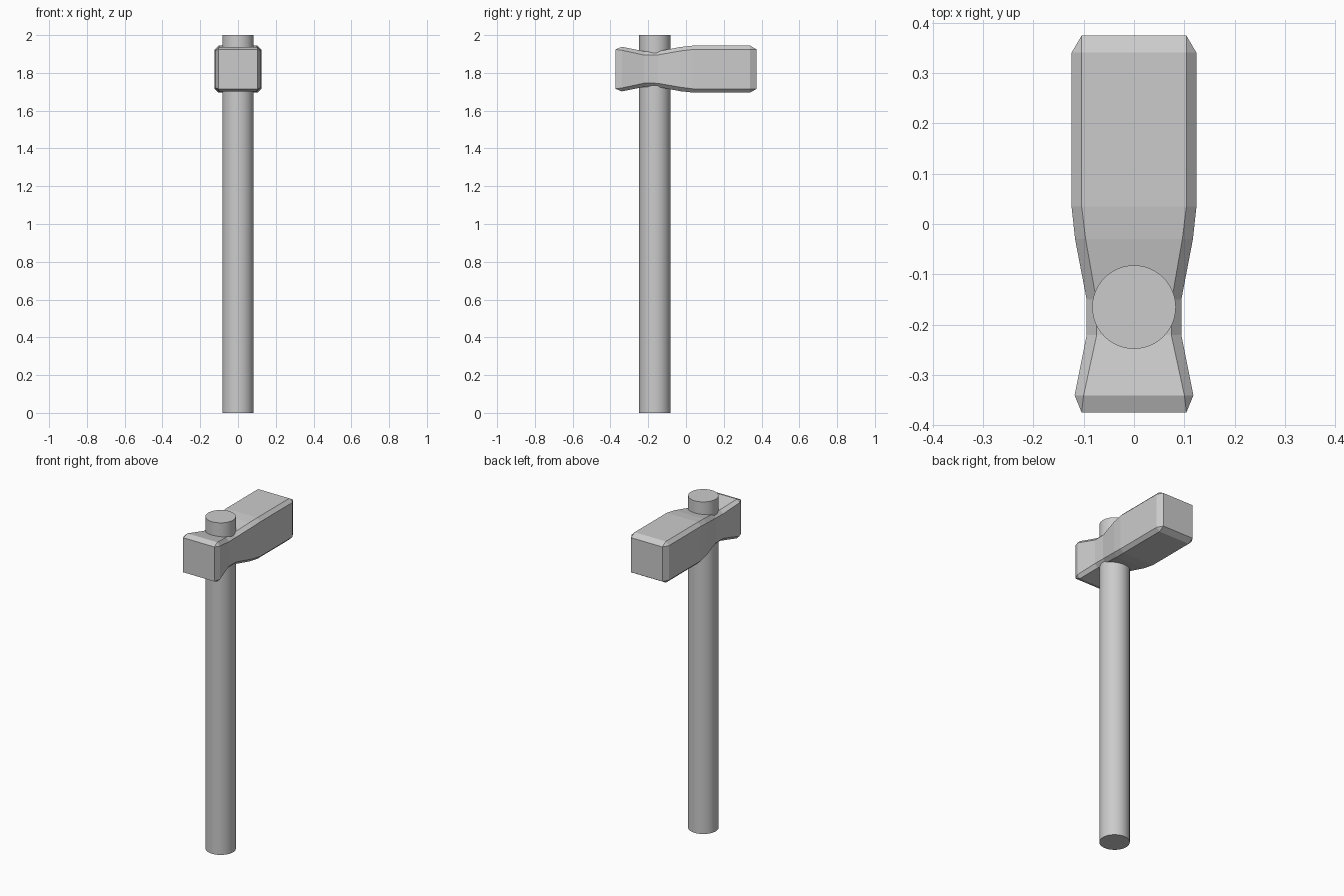
import bpy, bmesh
from math import radians

if "Cube" in bpy.data.objects:
    bpy.data.objects.remove(bpy.data.objects["Cube"])

CZ = 1.82  # height of the head's axis

# Handle: plain round shaft through the head
bpy.ops.mesh.primitive_cylinder_add(vertices=48, radius=0.083, depth=2.0,
                                    location=(0, -0.165, 1.0))
bpy.context.object.name = "handle"
bpy.ops.object.shade_smooth_by_angle(angle=radians(30))

# Head: chamfered square sections lofted along y (y, outer half-size, flat half-width)
sections = [(-0.374, 0.104, 0.104), (-0.34, 0.118, 0.100), (-0.22, 0.094, 0.074),
            (-0.15, 0.094, 0.075), (-0.03, 0.117, 0.096), (0.035, 0.124, 0.104),
            (0.34, 0.124, 0.104), (0.374, 0.104, 0.104)]


def ring(bm, y, a, b):
    pts = [(a, -b), (a, b), (b, a), (-b, a), (-a, b), (-a, -b), (-b, -a), (b, -a)]
    return [bm.verts.new((x, y, CZ + z)) for x, z in pts]


bm = bmesh.new()
rings = [ring(bm, *s) for s in sections]
for r, s in zip(rings, rings[1:]):
    for i in range(8):
        j = (i + 1) % 8
        bm.faces.new((r[i], r[j], s[j], s[i]))
bm.faces.new(rings[0])
bm.faces.new(rings[-1])
# Merging turns the doubled end corners into corner triangles
bmesh.ops.remove_doubles(bm, verts=bm.verts, dist=1e-4)
bmesh.ops.recalc_face_normals(bm, faces=bm.faces)
mesh = bpy.data.meshes.new("hammer_head")
bm.to_mesh(mesh)
bm.free()
head = bpy.data.objects.new("hammer_head", mesh)
bpy.context.collection.objects.link(head)
